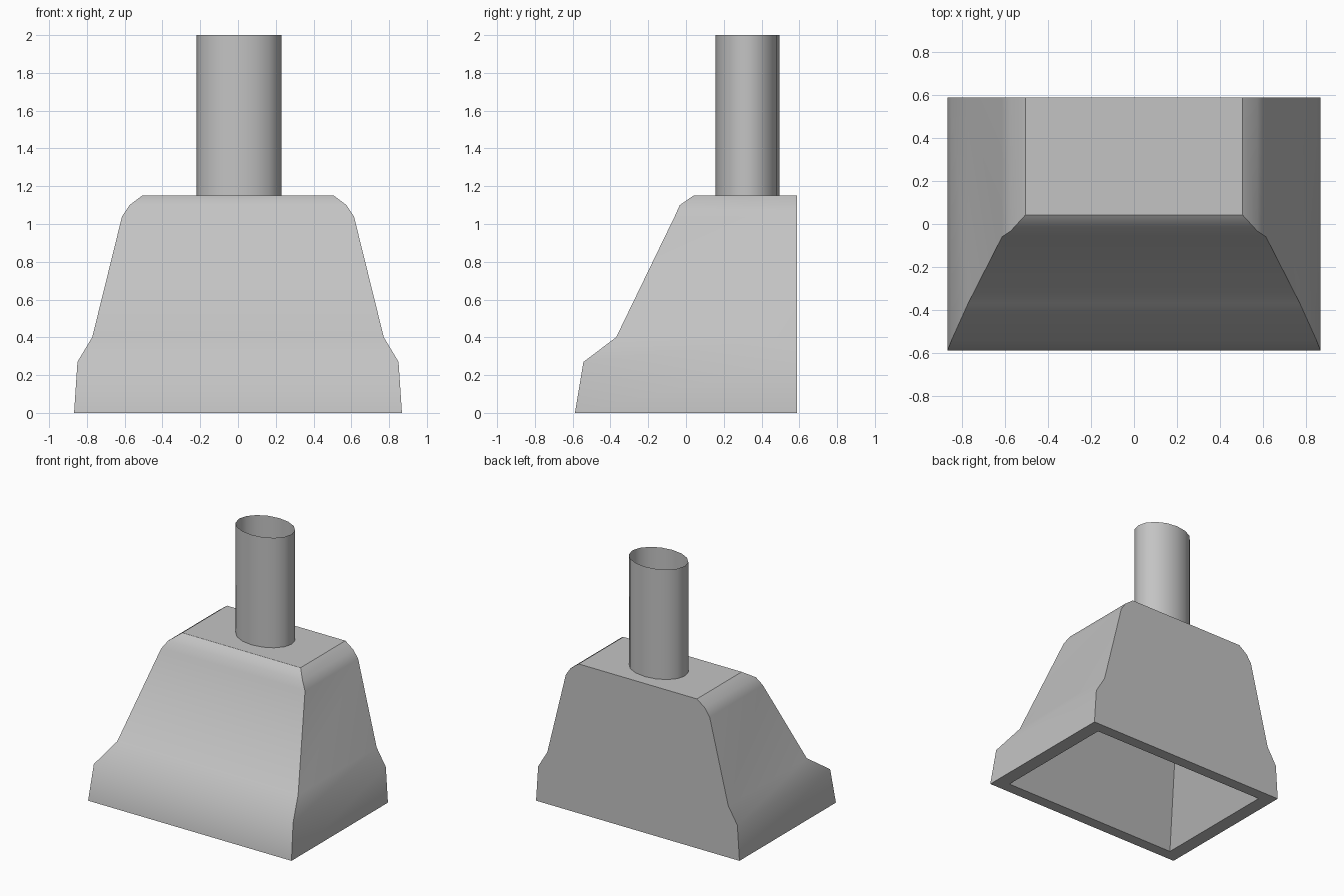
import bpy, bmesh, math

if "Cube" in bpy.data.objects:
    bpy.data.objects.remove(bpy.data.objects["Cube"])

# One painted metal colour
metal = bpy.data.materials.new("light grey metal")
metal.diffuse_color = (0.55, 0.55, 0.55, 1)
metal.use_nodes = True
metal.node_tree.nodes["Principled BSDF"].inputs["Base Color"].default_value = metal.diffuse_color


def finish(bm, name):
    for f in bm.faces:
        f.smooth = True
    mesh = bpy.data.meshes.new(name)
    bm.to_mesh(mesh)
    bm.free()
    mesh.materials.append(metal)
    obj = bpy.data.objects.new(name, mesh)
    bpy.context.collection.objects.link(obj)
    return obj


def ring(bm, hx, front, back, z):
    return [bm.verts.new(p) for p in
            ((-hx, front, z), (hx, front, z), (hx, back, z), (-hx, back, z))]


def bridge(bm, a, b):
    n = len(a)
    return [bm.faces.new((a[i], a[(i + 1) % n], b[(i + 1) % n], b[i])) for i in range(n)]


# Hood: flared outer shell, bottom rim and cavity tapering up to the flue
BACK = 0.588
outer = [(0.868, -0.588, 0), (0.85, -0.543, 0.27), (0.772, -0.37, 0.40),
         (0.614, -0.06, 1.04), (0.574, -0.033, 1.10), (0.505, 0.042, 1.152)]
bm = bmesh.new()
rings = [ring(bm, hx, fy, BACK, z) for hx, fy, z in outer]
for lo, hi in zip(rings, rings[1:]):
    bridge(bm, lo, hi)
lid = bm.faces.new(rings[-1])
mouth = ring(bm, 0.76, -0.50, 0.50, 0)
throat = ring(bm, 0.27, 0.20, 0.47, 1.14)
bridge(bm, mouth, rings[0])
bridge(bm, throat, mouth)
bm.faces.new(throat[::-1])
bmesh.ops.recalc_face_normals(bm, faces=bm.faces[:])

# Only the level bends of the outer shell stay soft; the lid is its own plate
soft = {v for r in rings[1:-1] for v in r}
for e in bm.edges:
    a, b = e.verts
    e.smooth = a in soft and b in soft and abs(a.co.z - b.co.z) < 1e-5
bmesh.ops.split_edges(bm, edges=lid.edges[:])
finish(bm, "hood")

# Flue: open oval tube
SIDES = 16
bm = bmesh.new()
loops = []
for z in (1.152, 2.0):
    loops.append([bm.verts.new((0.006 + 0.225 * math.cos(2 * math.pi * i / SIDES),
                                0.325 + 0.169 * math.sin(2 * math.pi * i / SIDES), z))
                  for i in range(SIDES)])
bridge(bm, *loops)
finish(bm, "flue_pipe")
